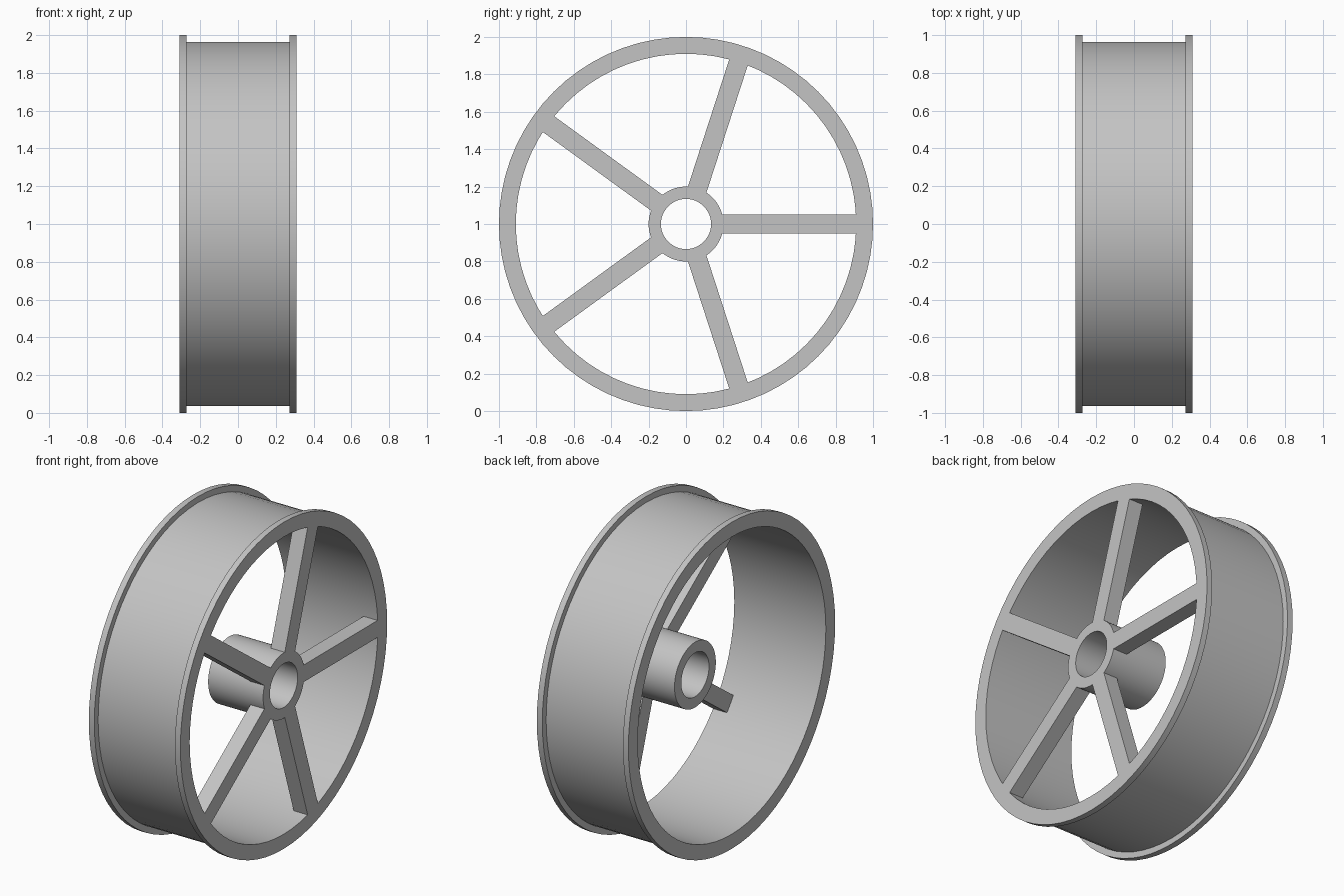
import bpy, bmesh, math

SEGMENTS = 72
FACE_X = 0.31          # outer face shared by rim, spokes and hub
RIM_INNER, HUB_OUTER = 0.91, 0.2

if "Cube" in bpy.data.objects:
    bpy.data.objects.remove(bpy.data.objects["Cube"], do_unlink=True)

grey = bpy.data.materials.new("plain grey")
grey.use_nodes = True
grey.diffuse_color = (0.55, 0.55, 0.55, 1)
grey.node_tree.nodes["Principled BSDF"].inputs["Base Color"].default_value = grey.diffuse_color


def finish(name, bm, smooth=False):
    """Turn a bmesh into a named object raised to the axle height."""
    bmesh.ops.recalc_face_normals(bm, faces=bm.faces)
    mesh = bpy.data.meshes.new(name)
    bm.to_mesh(mesh)
    bm.free()
    mesh.materials.append(grey)
    obj = bpy.data.objects.new(name, mesh)
    bpy.context.collection.objects.link(obj)
    obj.location.z = 1
    if smooth:
        bpy.ops.object.select_all(action='DESELECT')
        obj.select_set(True)
        bpy.context.view_layer.objects.active = obj
        bpy.ops.object.shade_smooth_by_angle(angle=math.radians(30))
    return obj


def lathe(name, profile):
    """Revolve a closed (x, radius) profile around the x axis."""
    bm = bmesh.new()
    rings = []
    for i in range(SEGMENTS):
        a = math.tau * i / SEGMENTS
        rings.append([bm.verts.new((x, r * math.cos(a), r * math.sin(a))) for x, r in profile])
    n = len(profile)
    for i in range(SEGMENTS):
        a, b = rings[i - 1], rings[i]
        for j in range(n):
            bm.faces.new((a[j - 1], a[j], b[j], b[j - 1]))
    return finish(name, bm, smooth=True)


def spoke(name, angle, half_width=0.052, depth=0.095):
    """Bar whose ends follow the hub and the inside of the rim."""
    offsets = [half_width * k for k in (-1, -0.5, 0, 0.5, 1)]
    outline = [(math.sqrt(HUB_OUTER ** 2 - w * w), w) for w in reversed(offsets)]
    outline += [(math.sqrt(RIM_INNER ** 2 - w * w), w) for w in offsets]
    c, s = math.cos(angle), math.sin(angle)
    bm = bmesh.new()
    face = bm.faces.new([bm.verts.new((FACE_X, u * c - w * s, u * s + w * c)) for u, w in outline])
    result = bmesh.ops.extrude_face_region(bm, geom=[face], use_keep_orig=True)
    back = [v for v in result["geom"] if isinstance(v, bmesh.types.BMVert)]
    bmesh.ops.translate(bm, vec=(-depth, 0, 0), verts=back)
    return finish(name, bm)


# Rim: barrel with a raised flange on each edge
lip, barrel = 0.273, 0.963
lathe("rim", [(-FACE_X, RIM_INNER), (-FACE_X, 1), (-lip, 1), (-lip, barrel),
              (lip, barrel), (lip, 1), (FACE_X, 1), (FACE_X, RIM_INNER)])

# Hub: tube reaching past the middle of the wheel
hub_back, bore = -0.062, 0.134
lathe("hub", [(hub_back, bore), (hub_back, HUB_OUTER), (FACE_X, HUB_OUTER), (FACE_X, bore)])

# Five spokes, flush with the outer face
for i in range(5):
    spoke(f"spoke_{i + 1}", math.tau * i / 5)
